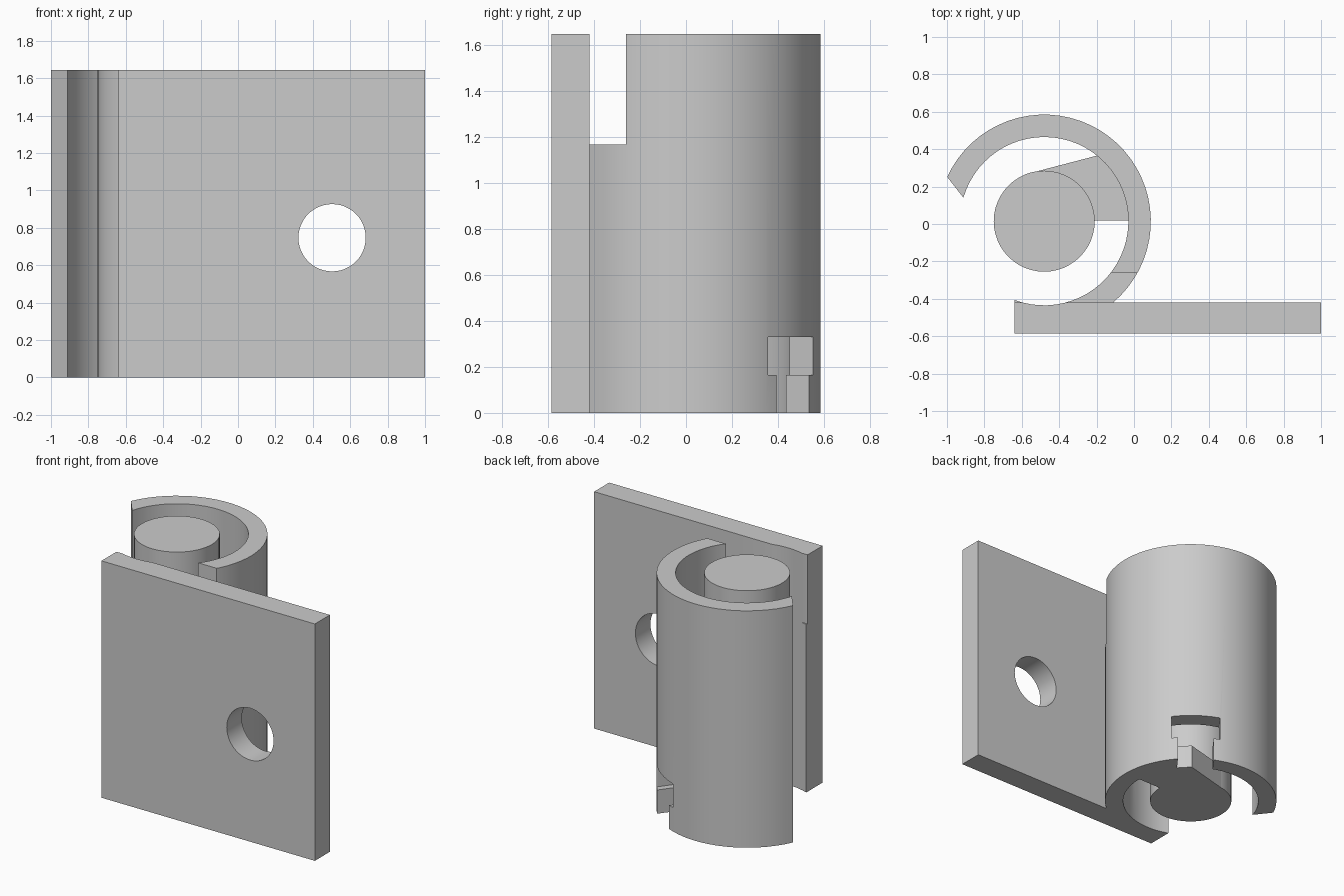
import bpy, bmesh, math
from mathutils import Matrix

if "Cube" in bpy.data.objects:
    bpy.data.objects.remove(bpy.data.objects["Cube"])

H = 1.645                 # overall height
CX, CY = -0.48, 0.015     # barrel axis
R_OUT, R_IN, R_PIN = 0.57, 0.45, 0.27

steel = bpy.data.materials.new("light_grey_steel")
steel.diffuse_color = (0.6, 0.6, 0.6, 1)
steel.use_nodes = True
steel.node_tree.nodes["Principled BSDF"].inputs["Base Color"].default_value = steel.diffuse_color


def arc(radius, a0, a1, n):
    """Points on an arc around the barrel axis, angles in degrees."""
    return [(CX + radius * math.cos(math.radians(a0 + (a1 - a0) * i / n)),
             CY + radius * math.sin(math.radians(a0 + (a1 - a0) * i / n)))
            for i in range(n + 1)]


def finish(name, bm):
    bmesh.ops.recalc_face_normals(bm, faces=bm.faces)
    mesh = bpy.data.meshes.new(name)
    bm.to_mesh(mesh)
    bm.free()
    mesh.materials.append(steel)
    obj = bpy.data.objects.new(name, mesh)
    bpy.context.collection.objects.link(obj)
    return obj


def prism(name, points, z0, z1):
    bm = bmesh.new()
    face = bm.faces.new([bm.verts.new((x, y, z0)) for x, y in points])
    top = bmesh.ops.extrude_face_region(bm, geom=[face])["geom"]
    bmesh.ops.translate(bm, vec=(0, 0, z1 - z0),
                        verts=[v for v in top if isinstance(v, bmesh.types.BMVert)])
    return finish(name, bm)


def box(name, x0, x1, y0, y1, z0, z1, angle=None):
    """Box; with an angle it is laid out radially from the barrel axis."""
    obj = prism(name, [(x0, y0), (x1, y0), (x1, y1), (x0, y1)], z0, z1)
    if angle is not None:
        obj.data.transform(Matrix.Translation((CX, CY, 0)) @
                           Matrix.Rotation(math.radians(angle), 4, 'Z'))
    return obj


def cut(target, cutter):
    mod = target.modifiers.new("cut", 'BOOLEAN')
    mod.operation, mod.solver, mod.object = 'DIFFERENCE', 'EXACT', cutter
    bpy.context.view_layer.objects.active = target
    bpy.ops.object.modifier_apply(modifier=mod.name)
    bpy.data.objects.remove(cutter)


def smooth(obj):
    bpy.ops.object.select_all(action='DESELECT')
    obj.select_set(True)
    bpy.context.view_layer.objects.active = obj
    bpy.ops.object.shade_smooth_by_angle(angle=math.radians(30))


# Flat leaf rolled into an open barrel, as one profile
profile = arc(R_OUT, 155.5, -49.8, 36)
profile += [(1, -0.42), (1, -0.585), (-0.64, -0.585)]
profile += arc(R_IN, -110.8, 163.8, 48)
leaf = prism("leaf_and_barrel", profile, 0, H)

# Screw hole through the leaf
bm = bmesh.new()
bmesh.ops.create_cone(bm, cap_ends=True, segments=48, radius1=0.18, radius2=0.18, depth=0.6,
                      matrix=Matrix.Translation((0.503, -0.5, 0.747)) @
                      Matrix.Rotation(math.pi / 2, 4, 'X'))
cut(leaf, finish("hole_cutter", bm))

# Notch at the top of the barrel next to the leaf
cut(leaf, box("notch_cutter", -0.8, 0.3, -0.42, -0.26, 1.165, H + 0.2))

# T-shaped slot at the foot of the barrel
cut(leaf, box("slot_head_cutter", 0.36, 0.7, -0.163, 0.163, 0.165, 0.33, 53.5))
cut(leaf, box("slot_neck_cutter", 0.36, 0.7, -0.119, 0.119, -0.1, 0.2, 53.5))
smooth(leaf)

# Pin inside the barrel
pin = prism("pin", arc(R_PIN, 0, 352.5, 47), 0, H)
smooth(pin)

# Low web that ties the pin to the barrel
web_points = arc(R_IN + 0.002, 0.5, 51, 10) + arc(R_PIN - 0.002, 105, 0.5, 16)
web = prism("web", web_points, 0, 0.165)
smooth(web)
